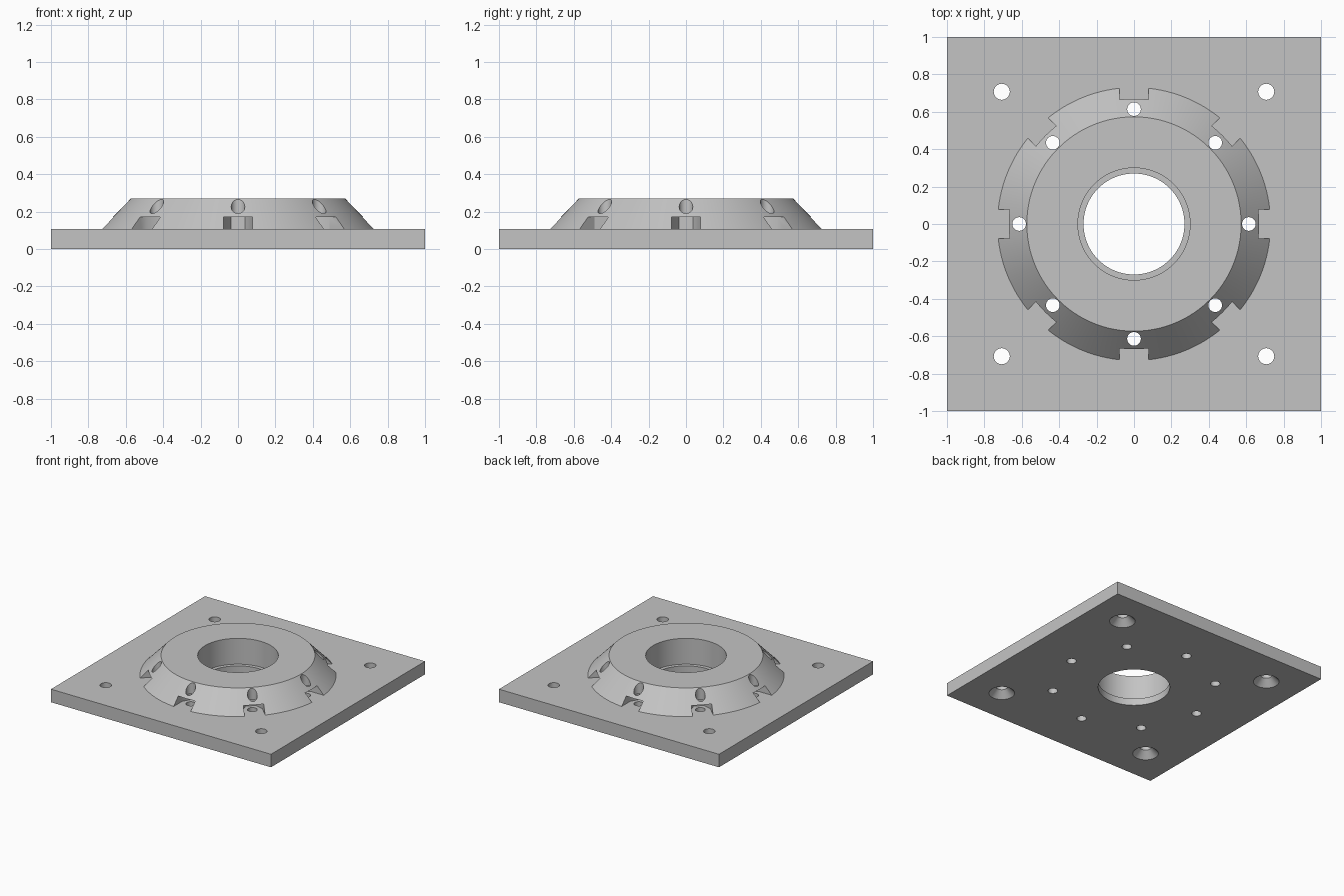
import bpy, bmesh, math
from mathutils import Matrix, Vector

cube = bpy.data.objects.get("Cube")
if cube:
    bpy.data.objects.remove(cube, do_unlink=True)

PLATE_TOP, BOSS_TOP, LEDGE = 0.107, 0.27, 0.058
BOLT_CIRCLE, BOLT_R = 0.614, 0.0365
CORNER = 0.707

grey = bpy.data.materials.new("plain grey")
grey.use_nodes = True
grey.diffuse_color = (0.55, 0.55, 0.55, 1)
grey.node_tree.nodes["Principled BSDF"].inputs["Base Color"].default_value = grey.diffuse_color


def solid(bm, rings):
    """Closed solid through a stack of matching rings, bottom to top."""
    loops = [[bm.verts.new(p) for p in ring] for ring in rings]
    n = len(loops[0])
    bm.faces.new(loops[0][::-1])
    bm.faces.new(loops[-1])
    for low, high in zip(loops, loops[1:]):
        for i in range(n):
            j = (i + 1) % n
            bm.faces.new((low[i], low[j], high[j], high[i]))


def lathe(bm, profile, centre=(0, 0), sides=32):
    """Solid of revolution from (radius, height) pairs."""
    turn = [math.tau * i / sides for i in range(sides)]
    solid(bm, [[(centre[0] + r * math.cos(a), centre[1] + r * math.sin(a), z)
                for a in turn] for r, z in profile])


def finish(bm, name):
    bmesh.ops.recalc_face_normals(bm, faces=bm.faces)
    mesh = bpy.data.meshes.new(name)
    bm.to_mesh(mesh)
    bm.free()
    mesh.materials.append(grey)
    obj = bpy.data.objects.new(name, mesh)
    bpy.context.collection.objects.link(obj)
    return obj


def cut(target, cutters):
    """Apply each cutter as a boolean difference."""
    for cutter in cutters:
        mod = target.modifiers.new("cut", 'BOOLEAN')
        mod.operation, mod.solver, mod.object = 'DIFFERENCE', 'EXACT', cutter
        bpy.ops.object.select_all(action='DESELECT')
        bpy.context.view_layer.objects.active = target
        target.select_set(True)
        bpy.ops.object.modifier_apply(modifier=mod.name)
    bpy.ops.object.shade_smooth_by_angle(angle=math.radians(30))


around = [math.tau * i / 8 for i in range(8)]

# Square base plate
bm = bmesh.new()
square = [(-1, -1), (1, -1), (1, 1), (-1, 1)]
solid(bm, [[(x, y, z) for x, y in square] for z in (0, PLATE_TOP)])
plate = finish(bm, "base_plate")

# Tapered round boss
bm = bmesh.new()
lathe(bm, [(0.73, PLATE_TOP), (0.573, BOSS_TOP)], sides=128)
boss = finish(bm, "tapered_boss")

# Stepped central bore
bm = bmesh.new()
lathe(bm, [(0.27, -0.1), (0.27, LEDGE), (0.30, LEDGE), (0.30, 0.4)], sides=96)
bore = finish(bm, "bore_cutter")

# Ring of eight bolt holes
bm = bmesh.new()
for a in around:
    lathe(bm, [(BOLT_R, -0.1), (BOLT_R, 0.4)],
          (BOLT_CIRCLE * math.cos(a), BOLT_CIRCLE * math.sin(a)))
bolts = finish(bm, "bolt_hole_cutter")

# Corner holes, countersunk from below
bm = bmesh.new()
for sx, sy in square:
    lathe(bm, [(0.107, -0.01), (0.043, 0.054), (0.043, 0.2)],
          (sx * CORNER, sy * CORNER))
corners = finish(bm, "corner_hole_cutter")

# Nut slots: half a hexagon inside, open to the outer rim
bm = bmesh.new()
nut = 0.077
flat = nut * math.sqrt(3) / 2
outline = [(BOLT_CIRCLE - flat, -nut / 2), (BOLT_CIRCLE, -nut), (0.9, -nut),
           (0.9, nut), (BOLT_CIRCLE, nut), (BOLT_CIRCLE - flat, nut / 2)]
for a in around:
    rot = Matrix.Rotation(a, 3, 'Z')
    solid(bm, [[rot @ Vector((x, y, z)) for x, y in outline] for z in (0.05, 0.17)])
slots = finish(bm, "nut_slot_cutter")

cut(plate, [bore, bolts, corners])
cut(boss, [bore, bolts, slots])

# Cutters are no longer needed
for cutter in (bore, bolts, corners, slots):
    cutter.hide_render = True
    bpy.data.objects.remove(cutter, do_unlink=True)
